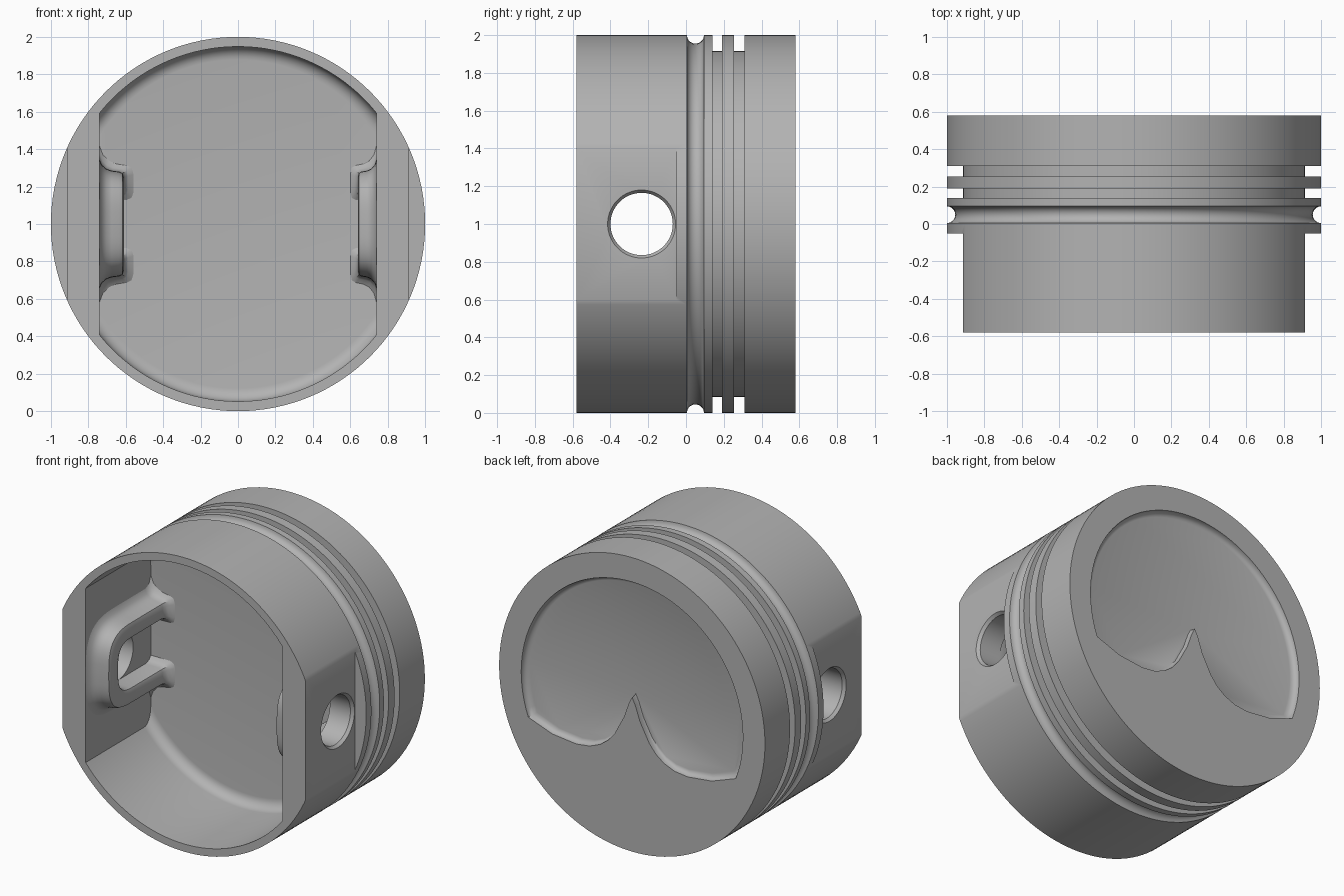
import bpy, bmesh
from math import sin, cos, pi, copysign

if "Cube" in bpy.data.objects:
    bpy.data.objects.remove(bpy.data.objects["Cube"])

GREY = (0.45, 0.45, 0.45, 1)
metal = bpy.data.materials.new("machined_grey")
metal.use_nodes = True
metal.diffuse_color = GREY
metal.node_tree.nodes["Principled BSDF"].inputs["Base Color"].default_value = GREY

SEG = 128
PIN_Y = -0.235          # wrist pin position along the axis
FLOOR_Y = 0.12          # bottom of the hollow


def loft(name, rings, slab=None):
    """Closed solid through a list of closed rings, optionally trimmed to |x| < slab."""
    bm = bmesh.new()
    loops = [[bm.verts.new(p) for p in ring] for ring in rings]
    n = len(loops[0])
    for a, b in zip(loops, loops[1:]):
        for i in range(n):
            j = (i + 1) % n
            bm.faces.new((a[i], a[j], b[j], b[i]))
    bm.faces.new(loops[0])
    bm.faces.new(loops[-1])
    if slab:
        for s in (-1, 1):
            geom = bm.verts[:] + bm.edges[:] + bm.faces[:]
            cut = bmesh.ops.bisect_plane(bm, geom=geom, plane_co=(s * slab, 0, 0),
                                         plane_no=(s, 0, 0), clear_outer=True)["geom_cut"]
            edges = [e for e in cut if isinstance(e, bmesh.types.BMEdge)]
            bmesh.ops.holes_fill(bm, edges=edges, sides=0)
    bmesh.ops.recalc_face_normals(bm, faces=bm.faces[:])
    mesh = bpy.data.meshes.new(name)
    bm.to_mesh(mesh)
    bm.free()
    mesh.materials.append(metal)
    ob = bpy.data.objects.new(name, mesh)
    bpy.context.collection.objects.link(ob)
    return ob


def lathe_y(profile):
    return [[(r * cos(2 * pi * i / SEG), y, 1 + r * sin(2 * pi * i / SEG))
             for i in range(SEG)] for r, y in profile]


def lathe_x(profile, seg=64):
    return [[(x, PIN_Y + r * cos(2 * pi * i / seg), 1 + r * sin(2 * pi * i / seg))
             for i in range(seg)] for r, x in profile]


def box(name, x, y, z):
    return loft(name, [[(px, y[0], z[0]), (px, y[1], z[0]), (px, y[1], z[1]), (px, y[0], z[1])]
                       for px in x])


def activate(ob):
    bpy.ops.object.select_all(action='DESELECT')
    ob.select_set(True)
    bpy.context.view_layer.objects.active = ob


def carve(ob, cutter):
    mod = ob.modifiers.new("cut", 'BOOLEAN')
    mod.operation, mod.solver, mod.object = 'DIFFERENCE', 'EXACT', cutter
    activate(ob)
    bpy.ops.object.modifier_apply(modifier=mod.name)
    bpy.data.objects.remove(cutter)


def smooth(ob):
    activate(ob)
    bpy.ops.object.shade_smooth_by_angle(angle=0.6)


# Body: turned cylinder with a round groove and two square ring grooves
round_groove = [(1 - 0.045 * sin(pi * k / 10), 0.05 - 0.045 * cos(pi * k / 10)) for k in range(11)]
ring_grooves = []
for y0, y1 in ((0.14, 0.19), (0.255, 0.31)):
    ring_grooves += [(1, y0), (0.915, y0), (0.915, y1), (1, y1)]
body = loft("piston_body", lathe_y([(1, -0.58)] + round_groove + ring_grooves + [(1, 0.58)]))

# Hollow inside with a filleted floor and two flat side walls
F = 0.07
fillet = [(0.948 - F + F * cos(k * pi / 12), FLOOR_Y - F + F * sin(k * pi / 12)) for k in range(7)]
carve(body, loft("hollow", lathe_y([(0.948, -0.7)] + fillet), slab=0.74))

# Outer flats and chamfered pin holes on both sides
for s in (-1, 1):
    carve(body, box("flat", (s * 0.915, s * 1.2), (-0.8, -0.05), (0.4, 1.6)))
    carve(body, loft("pin_hole", lathe_x([(0.165, s * 0.6), (0.165, s * 0.895),
                                          (0.18, s * 0.915), (0.18, s * 1.1)])))

# Heart-shaped crown pocket: arc above, two lobes meeting in a cusp below
lobe = [(0.78, -0.295), (0.6, -0.36), (0.42, -0.38), (0.32, -0.368), (0.24, -0.335), (0.18, -0.29),
        (0.13, -0.23), (0.06, -0.1), (0.025, 0)]
A0 = -0.36
arc = [(0.834 * cos(A0 + (pi - 2 * A0) * k / 64), 0.834 * sin(A0 + (pi - 2 * A0) * k / 64))
       for k in range(1, 64)]
outline = arc + [(-x, z) for x, z in lobe] + [(0, 0.05)] + lobe[::-1]
layers = ((1, 0.62), (1, 0.575), (0.992, 0.557), (0.975, 0.545), (0.95, 0.54))
carve(body, loft("pocket", [[(x * k, y, 1.25 + (z - 0.25) * k) for x, z in outline]
                            for k, y in layers]))
smooth(body)


# Pin boss ribs: a U around each pin hole, running back and flaring into the floor
def power(v, p=2 / 3.2):
    return copysign(abs(v) ** p, v)


def rib(name, s, height):
    section = [(0.165, -0.03), (0.165, 0.8), (0.172, 0.94), (0.19, 1), (0.25, 1), (0.272, 0.94),
               (0.28, 0.8), (0.285, 0.5), (0.295, 0.28), (0.315, 0.1), (0.345, 0), (0.345, -0.03)]
    leg = [(FLOOR_Y + 0.01, 1.8, 1.5), (FLOOR_Y, 1.6, 1.4), (0.105, 1.25, 1.18),
           (0.085, 1.08, 1.05), (0.06, 1, 1)]

    def leg_ring(y, wide, tall, side):
        return [(s * (0.74 - h * height * tall), y, 1 + side * (0.225 + (n - 0.225) * wide))
                for n, h in section]

    def arc_ring(a):
        return [(s * (0.74 - h * height), PIN_Y - n * power(sin(a)), 1 + n * power(cos(a)))
                for n, h in section]

    rings = [leg_ring(*st, 1) for st in leg]
    rings += [arc_ring(pi * k / 32) for k in range(33)]
    rings += [leg_ring(*st, -1) for st in leg[::-1]]
    smooth(loft(name, rings))


rib("right_pin_boss", -1, 0.13)
rib("left_pin_boss", 1, 0.1)
